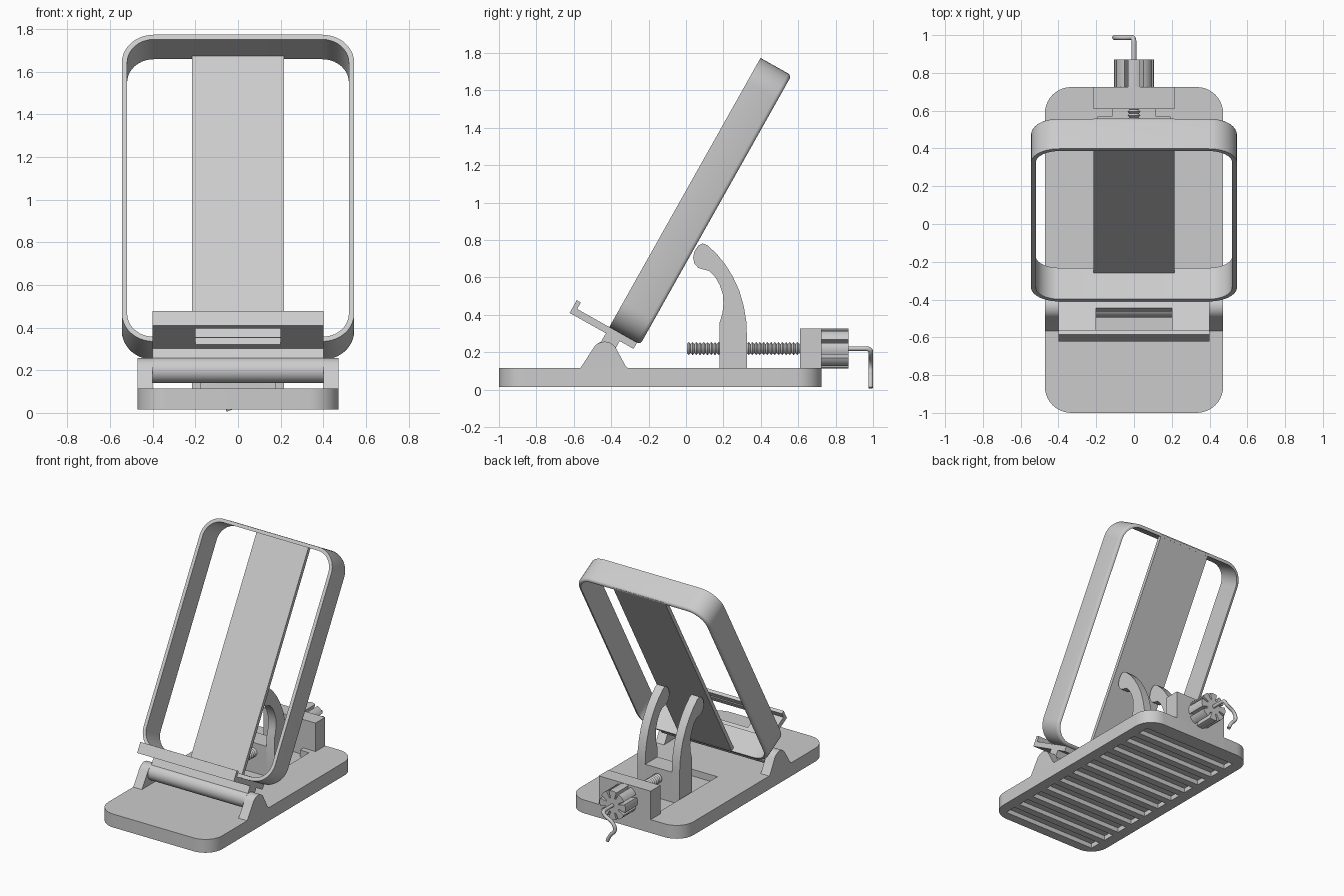
import bpy, bmesh, math
from mathutils import Vector

if "Cube" in bpy.data.objects:
    bpy.data.objects.remove(bpy.data.objects["Cube"])


def finish(name, bm, smooth=True):
    bmesh.ops.recalc_face_normals(bm, faces=bm.faces)
    me = bpy.data.meshes.new(name)
    bm.to_mesh(me)
    bm.free()
    ob = bpy.data.objects.new(name, me)
    bpy.context.collection.objects.link(ob)
    if smooth:
        activate(ob)
        bpy.ops.object.shade_smooth_by_angle(angle=math.radians(35))
    return ob


def activate(ob):
    bpy.ops.object.select_all(action='DESELECT')
    ob.select_set(True)
    bpy.context.view_layer.objects.active = ob


def loft(name, rings, closed=False, smooth=True):
    """Skin equal-length rings of points; cap the ends unless closed."""
    bm = bmesh.new()
    vs = [[bm.verts.new(p) for p in r] for r in rings]
    n, m = len(vs), len(vs[0])
    for i in range(n if closed else n - 1):
        a, b = vs[i], vs[(i + 1) % n]
        for j in range(m):
            k = (j + 1) % m
            bm.faces.new((a[j], a[k], b[k], b[j]))
    if not closed:
        bm.faces.new(vs[0])
        bm.faces.new(vs[-1])
    return finish(name, bm, smooth)


def rounded_rect(x0, x1, y0, y1, r, seg=10):
    pts = []
    for cx, cy, a0 in ((x1 - r, y1 - r, 0), (x0 + r, y1 - r, 90),
                       (x0 + r, y0 + r, 180), (x1 - r, y0 + r, 270)):
        for i in range(seg + 1):
            a = math.radians(a0 + 90 * i / seg)
            pts.append((cx + r * math.cos(a), cy + r * math.sin(a)))
    return pts


def box(name, x, y, z, f=lambda x, y, z: (x, y, z)):
    return loft(name, [[f(x[0], y[0], k), f(x[1], y[0], k), f(x[1], y[1], k), f(x[0], y[1], k)]
                       for k in z], smooth=False)


def side_prism(name, pts, x0, x1):
    """Extrude a (y, z) outline along x."""
    return loft(name, [[(x, y, z) for y, z in pts] for x in (x0, x1)])


def lathe_y(name, prof, z, seg=24):
    """Turn a (y, radius) profile about a y-parallel axis at height z."""
    return loft(name, [[(r * math.cos(2 * math.pi * i / seg), y, z + r * math.sin(2 * math.pi * i / seg))
                        for i in range(seg)] for y, r in prof])


def cut(ob, cutters):
    for c in cutters:
        m = ob.modifiers.new("cut", 'BOOLEAN')
        m.operation, m.object, m.solver = 'DIFFERENCE', c, 'EXACT'
        activate(ob)
        bpy.ops.object.modifier_apply(modifier=m.name)
        bpy.data.objects.remove(c)


# Tilted frame space: x across, v up the tilt, w backwards through the depth
U = Vector((0, 0.49, 0.872))
W = Vector((0, 0.872, -0.49))
O = Vector((0, -0.41, 0.335))


def tilt(x, v, w):
    return Vector((x, 0, 0)) + O + U * v + W * w


# Base plate with slider channel on top and grooves underneath
base = loft("base", [[(x, y, z) for x, y in rounded_rect(-0.472, 0.472, -1, 0.725, 0.14)]
                     for z in (0.015, 0.115)])
cutters = [box("cut_channel", (-0.19, 0.19), (-0.1, 0.57), (0.065, 0.2)),
           box("cut_channel_end", (-0.115, 0.115), (0.5, 0.63), (0.065, 0.2))]
for i in range(11):
    y = -0.93 + i * 0.145
    cutters.append(box("cut_groove", (-0.39, 0.39), (y, y + 0.09), (-0.05, 0.05)))
cut(base, cutters)

# Hinge brackets on both sides
hump = [(-0.57, 0.11), (-0.555, 0.13)]
hump += [(-0.435 - 0.07 * math.cos(math.radians(a)), 0.187 + 0.07 * math.sin(math.radians(a)))
         for a in range(30, 151, 10)]
hump += [(-0.325, 0.13), (-0.305, 0.11)]
for s, n in ((-1, "left"), (1, "right")):
    side_prism("hinge_bracket_" + n, hump, s * 0.40, s * 0.472)

# Hinge barrel and neck up to the ledge
side_prism("hinge_barrel", [(-0.435 + 0.06 * math.cos(math.radians(a)), 0.2 + 0.06 * math.sin(math.radians(a)))
                            for a in range(0, 360, 12)], -0.40, 0.40)
box("hinge_neck", (-0.40, 0.40), (-0.125, -0.03), (0.0, 0.085), tilt)

# Ledge with cable opening, and its front lip
ledge = box("ledge", (-0.40, 0.40), (-0.038, 0.0), (-0.222, 0.17), tilt)
cut(ledge, [box("cut_opening", (-0.2, 0.2), (-0.1, 0.1), (-0.19, -0.04), tilt)])
box("ledge_lip", (-0.40, 0.40), (-0.01, 0.04), (-0.222, -0.197), tilt)

# Open frame: rounded-rectangle band with a softened back edge
section = [(0, 0), (0, 0.17), (0.003, 0.18), (0.009, 0.187), (0.018, 0.19), (0.025, 0.19), (0.025, 0)]
loft("frame", [[tilt(x, v, w) for x, v in rounded_rect(-0.545 + d, 0.545 - d, d, 1.65 - d, 0.15 - d)]
               for d, w in section], closed=True)
box("back_panel", (-0.215, 0.215), (0.01, 1.64), (0.16, 0.188), tilt)

# Curved support arms on the slider
arm = [(0.18, 0.1), (0.18, 0.36), (0.195, 0.41), (0.2, 0.46), (0.197, 0.51), (0.18, 0.56),
       (0.155, 0.605), (0.125, 0.635), (0.095, 0.642), (0.065, 0.652), (0.045, 0.675), (0.038, 0.705),
       (0.045, 0.74), (0.065, 0.77), (0.09, 0.782), (0.115, 0.772), (0.165, 0.725), (0.21, 0.67),
       (0.25, 0.605), (0.285, 0.53), (0.308, 0.45), (0.322, 0.37), (0.325, 0.3), (0.325, 0.1)]
for s, n in ((-1, "left"), (1, "right")):
    side_prism("support_arm_" + n, arm, s * 0.11, s * 0.175)
box("slider", (-0.175, 0.175), (0.18, 0.325), (0.066, 0.29))

# End block, threaded rod, fluted knob
box("end_block", (-0.215, 0.215), (0.61, 0.725), (0.02, 0.328))
lathe_y("threaded_rod", [(0.005 + 0.01 * i, 0.035 if i % 2 else 0.024) for i in range(63)], 0.22)
flutes = []
for i in range(8):
    for da, r in ((-17, 0.105), (-8, 0.107), (0, 0.107), (8, 0.107), (17, 0.105), (17.5, 0.055), (27.5, 0.055)):
        a = math.radians(45 * i + da)
        flutes.append((r * math.cos(a), r * math.sin(a)))
loft("knob", [[(x, y, 0.22 + z) for x, z in flutes] for y in (0.725, 0.87)])

# Bent wire crank
cu = bpy.data.curves.new("crank_wire", 'CURVE')
cu.dimensions = '3D'
cu.bevel_depth, cu.bevel_resolution, cu.use_fill_caps = 0.013, 3, True
sp = cu.splines.new('NURBS')
path = [(0, 0.86, 0.22), (0, 0.92, 0.22), (0, 0.987, 0.22), (-0.02, 0.987, 0.19), (-0.09, 0.987, 0.16),
        (-0.11, 0.987, 0.1), (-0.06, 0.987, 0.06), (-0.04, 0.987, 0.01)]
sp.points.add(len(path) - 1)
for p, c in zip(sp.points, path):
    p.co = (*c, 1)
sp.use_endpoint_u = True
sp.order_u = 3
sp.resolution_u = 6
wire = bpy.data.objects.new("crank_wire", cu)
bpy.context.collection.objects.link(wire)
activate(wire)
bpy.ops.object.convert(target='MESH')
bpy.ops.object.shade_smooth_by_angle(angle=math.radians(40))
